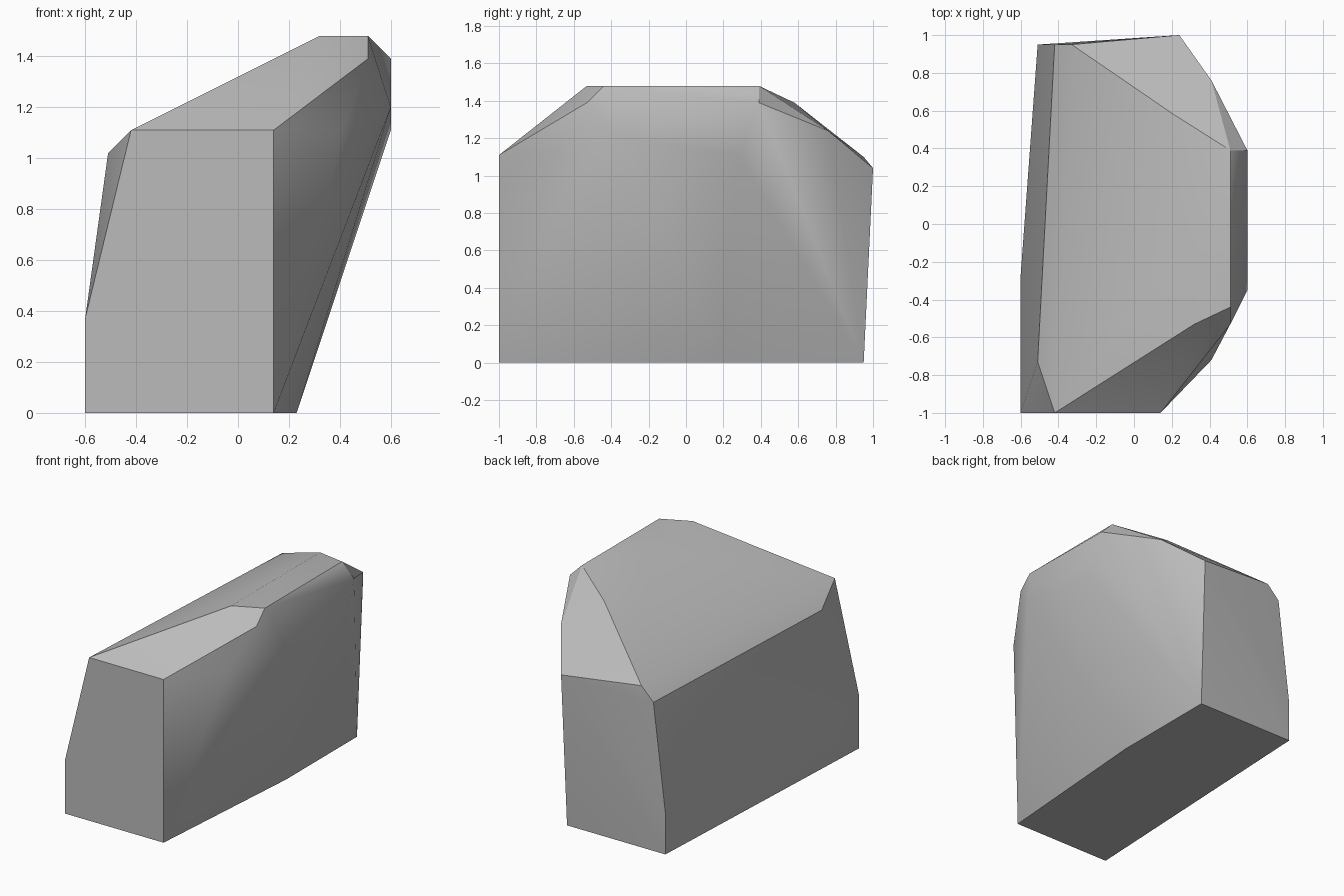
import bpy
import bmesh
import math

# Remove only the default cube
default_cube = bpy.data.objects.get("Cube")
if default_cube:
    bpy.data.objects.remove(default_cube, do_unlink=True)


def make_material(name, color):
    """Create a plain matte material with one flat colour."""
    material = bpy.data.materials.new(name)
    material.use_nodes = True
    material.diffuse_color = color
    shader = material.node_tree.nodes["Principled BSDF"]
    shader.inputs["Base Color"].default_value = color
    shader.inputs["Roughness"].default_value = 0.9
    return material


def make_rock(name, corner_groups, material, sharp_angle):
    """Wrap a chiselled stone around groups of corner points."""
    mesh = bpy.data.meshes.new(name)
    bm = bmesh.new()
    for group in corner_groups:
        for corner in group:
            bm.verts.new(corner)
    hull = bmesh.ops.convex_hull(bm, input=list(bm.verts))
    inside = [v for v in bm.verts if not v.link_faces]
    bmesh.ops.delete(bm, geom=inside, context="VERTS")
    # Merge triangles lying in the same plane into clean facets
    bmesh.ops.dissolve_limit(bm, angle_limit=math.radians(1),
                             verts=list(bm.verts), edges=list(bm.edges))
    bmesh.ops.recalc_face_normals(bm, faces=list(bm.faces))
    bm.to_mesh(mesh)
    bm.free()
    mesh.materials.append(material)
    rock = bpy.data.objects.new(name, mesh)
    bpy.context.collection.objects.link(rock)
    bpy.ops.object.select_all(action="DESELECT")
    rock.select_set(True)
    bpy.context.view_layer.objects.active = rock
    bpy.ops.object.shade_smooth_by_angle(angle=sharp_angle)
    return rock


# Flat footprint on the ground
base = [(-.6, -1, 0), (.14, -1, 0), (.23, .19, 0),
        (.23, .95, 0), (-.51, .95, 0)]

# Upright front facet and the low left wall
front = [(-.6, -1, .37), (-.42, -1, 1.11), (.14, -1, 1.11)]
left_wall = [(-.6, -.27, .3), (-.51, -.73, 1.02),
             (-.42, .95, 1.01), (-.51, .95, .28)]

# High crest and its bevelled rim
crest = [(.32, -.53, 1.48), (.51, -.44, 1.48), (.51, .39, 1.48),
         (.32, -.07, 1.48), (.51, -.53, 1.39)]

# Overhanging side
overhang = [(.6, .39, 1.39), (.6, -.35, 1.2), (.6, .28, 1.11),
            (.41, -.72, 1.11)]

# Chipped back shoulder
back = [(.21, .58, 1.39), (.41, .76, 1.24),
        (.24, 1, 1.04), (-.33, .95, 1.1)]

stone_grey = make_material("stone grey", (.5, .5, .5, 1))
make_rock("rock", [base, front, left_wall, crest, overhang, back],
          stone_grey, math.radians(30))
